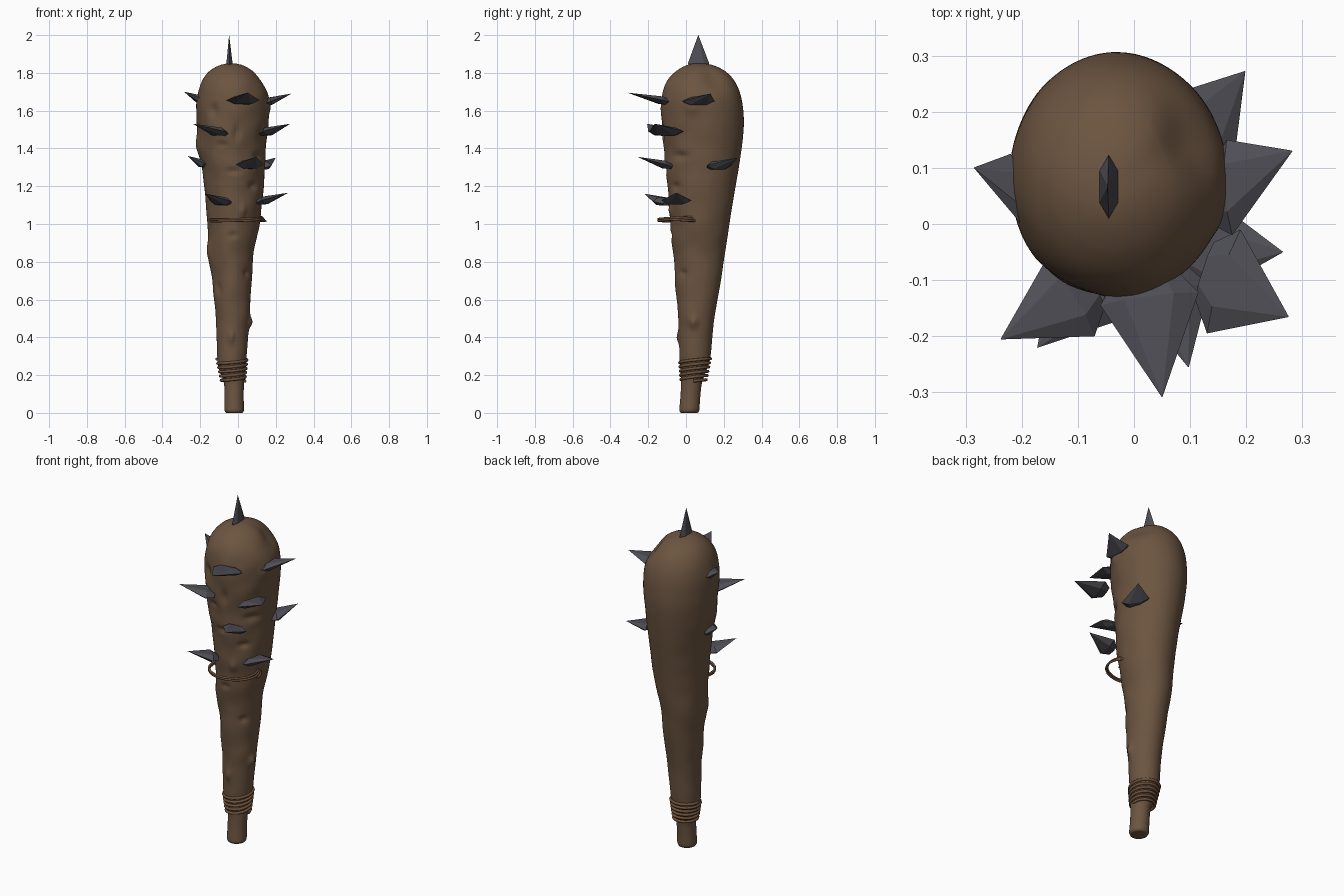
import bpy, bmesh
from math import sin, cos, tau, exp, pi
from mathutils import Vector, noise

cube = bpy.data.objects.get("Cube")
if cube:
    bpy.data.objects.remove(cube)


def material(name, color):
    mat = bpy.data.materials.new(name)
    mat.use_nodes = True
    mat.diffuse_color = (*color, 1)
    shader = mat.node_tree.nodes["Principled BSDF"]
    shader.inputs["Base Color"].default_value = (*color, 1)
    shader.inputs["Roughness"].default_value = 0.8
    return mat


wood = material("brown wood", (0.15, 0.09, 0.052))
iron = material("dark iron", (0.075, 0.075, 0.09))
rust = material("rusty wire", (0.16, 0.085, 0.045))


def add_object(name, bm, mat, smooth=False):
    bmesh.ops.recalc_face_normals(bm, faces=bm.faces)
    mesh = bpy.data.meshes.new(name)
    bm.to_mesh(mesh)
    bm.free()
    mesh.materials.append(mat)
    for poly in mesh.polygons:
        poly.use_smooth = smooth
    obj = bpy.data.objects.new(name, mesh)
    bpy.context.collection.objects.link(obj)
    return obj


def loft(bm, rings):
    """Skin a list of closed rings and cap both ends."""
    loops = [[bm.verts.new(p) for p in ring] for ring in rings]
    count = len(loops[0])
    for low, high in zip(loops, loops[1:]):
        for i in range(count):
            j = (i + 1) % count
            bm.faces.new((low[i], low[j], high[j], high[i]))
    bm.faces.new(loops[0][::-1])
    bm.faces.new(loops[-1])


# Club body: stations of height, left, right, front and back extents
stations = [
    (0.0, -0.06, 0.02, -0.025, 0.06),
    (0.012, -0.072, 0.032, -0.035, 0.07),
    (0.08, -0.072, 0.03, -0.03, 0.075),
    (0.16, -0.075, 0.032, -0.026, 0.085),
    (0.23, -0.1, 0.04, -0.03, 0.11),
    (0.3, -0.11, 0.045, -0.035, 0.13),
    (0.5, -0.118, 0.06, -0.042, 0.15),
    (0.7, -0.137, 0.075, -0.055, 0.185),
    (0.85, -0.155, 0.085, -0.068, 0.207),
    (1.0, -0.162, 0.115, -0.08, 0.23),
    (1.2, -0.18, 0.135, -0.1, 0.262),
    (1.4, -0.208, 0.147, -0.118, 0.295),
    (1.55, -0.22, 0.162, -0.13, 0.306),
    (1.68, -0.216, 0.16, -0.126, 0.29),
    (1.76, -0.19, 0.125, -0.1, 0.255),
    (1.815, -0.145, 0.075, -0.045, 0.2),
    (1.843, -0.09, 0.02, 0.01, 0.135),
    (1.85, -0.05, -0.02, 0.05, 0.09),
]

# Knots and pits: angle in turns, height, angular size, height size, depth
marks = [
    (0.98, 0.48, 0.035, 0.03, 0.018), (0.74, 0.4, 0.03, 0.03, 0.012),
    (0.54, 0.86, 0.05, 0.05, 0.014), (0.53, 1.42, 0.04, 0.06, 0.015),
    (0.66, 1.6, 0.02, 0.035, -0.016), (0.77, 1.48, 0.015, 0.04, -0.014),
    (0.7, 1.42, 0.02, 0.012, -0.012), (0.75, 1.28, 0.03, 0.012, -0.014),
    (0.86, 1.2, 0.025, 0.015, -0.014), (0.9, 1.36, 0.035, 0.02, -0.016),
    (0.75, 0.94, 0.03, 0.015, -0.01), (0.88, 0.74, 0.03, 0.015, -0.012),
    (0.62, 0.66, 0.03, 0.03, -0.01), (0.07, 1.77, 0.07, 0.06, -0.025),
    (0.8, 1.07, 0.02, 0.03, 0.012), (0.96, 1.62, 0.03, 0.04, 0.014),
]


def spline(a, b, c, d, t):
    return b + 0.5 * t * (c - a + t * (2 * a - 5 * b + 4 * c - d + t * (3 * (b - c) + d - a)))


def relief(turn, z):
    total = 0
    for angle, height, wide, tall, depth in marks:
        away = (turn - angle + 0.5) % 1 - 0.5
        total += depth * exp(-(away / wide) ** 2 - ((z - height) / tall) ** 2)
    return total


def body_ring(station, sides=96):
    z, left, right, front, back = station
    ring = []
    for i in range(sides):
        a = tau * i / sides
        point = Vector(((left + right) / 2 + (right - left) / 2 * cos(a),
                        (front + back) / 2 + (back - front) / 2 * sin(a), z))
        # Rougher bark on the front, calm handle and crown
        rough = 0.007 * (0.7 - 0.5 * sin(a)) * min(1, max(0, (z - 0.25) * 4))
        rough *= min(1, max(0, (1.84 - z) * 6))
        push = relief(i / sides, z) + rough * noise.noise(point * 9)
        ring.append(point + Vector((cos(a), sin(a), 0)) * push)
    return ring


rings = []
for k in range(len(stations) - 1):
    quad = [stations[min(max(k + o, 0), len(stations) - 1)] for o in (-1, 0, 1, 2)]
    steps = max(2, round((quad[2][0] - quad[1][0]) / 0.012))
    rings += [body_ring([spline(*v, s / steps) for v in zip(*quad)]) for s in range(steps)]
rings.append(body_ring(stations[-1]))
bm = bmesh.new()
loft(bm, rings)
add_object("club_body", bm, wood, True)


# Spikes: flattened six-sided points, widest near the root
def spike(name, side_a, side_b, tip, thick=0.024, root=0.3):
    a, b, tip = Vector(side_a), Vector(side_b), Vector(tip)
    middle, across = (a + b) / 2, (b - a) / 2
    axis = tip - middle
    flat = across.cross(axis).normalized() * thick
    bm = bmesh.new()

    def ring(centre, size):
        return [centre + (across * cos(i * pi / 3) + flat * sin(i * pi / 3)) * size for i in range(6)]

    loft(bm, [ring(middle - axis * root, 0.55), ring(middle, 1), ring(tip, 0.01)])
    add_object(name, bm, iron)


layout = [
    ("upper_right", (-0.22, 0.125), (-0.18, -0.025), 1.66, (-0.285, 0.1)),
    ("upper_front", (-0.06, -0.145), (0.115, -0.122), 1.655, (0.05, -0.308)),
    ("upper_left", (0.165, 0.15), (0.175, -0.02), 1.65, (0.282, 0.13)),
    ("high_right", (-0.155, -0.06), (-0.07, -0.2), 1.49, (-0.237, -0.205)),
    ("high_left", (0.19, -0.01), (0.13, -0.195), 1.49, (0.275, -0.165)),
    ("middle_right", (-0.205, 0.12), (-0.175, -0.02), 1.32, (-0.265, 0.085)),
    ("middle_front", (-0.01, -0.125), (0.135, -0.11), 1.315, (0.097, -0.255)),
    ("middle_left", (0.095, 0.24), (0.178, 0.11), 1.31, (0.198, 0.272)),
    ("lower_right", (-0.145, -0.08), (-0.035, -0.175), 1.12, (-0.172, -0.22)),
    ("lower_left", (0.16, 0.03), (0.125, -0.13), 1.125, (0.265, -0.05)),
]
for name, a, b, z, tip in layout:
    spike(name + "_spike", (*a, z), (*b, z), (*tip, z + 0.04))
spike("top_spike", (-0.045, 0.01, 1.85), (-0.045, 0.123, 1.85), (-0.047, 0.065, 2), 0.019)


# Wire wraps: tubes along slightly uneven coils
def coil(name, low, high, turns, wobble, tube):
    curve = bpy.data.curves.new(name, "CURVE")
    curve.dimensions = "3D"
    curve.bevel_depth = tube
    curve.bevel_resolution = 2
    curve.use_fill_caps = True
    line = curve.splines.new("POLY")
    count = int(turns * 40)
    line.points.add(count)
    for i, point in enumerate(line.points):
        t, a = i / count, tau * turns * i / count
        x, y, z, rx, ry = [p + (q - p) * t for p, q in zip(low, high)]
        point.co = (x + rx * cos(a), y + ry * sin(a), z + wobble * sin(a + 0.6), 1)
    curve.materials.append(rust)
    obj = bpy.data.objects.new(name, curve)
    bpy.context.collection.objects.link(obj)


coil("handle_wire", (-0.025, 0.04, 0.165, 0.062, 0.066),
     (-0.032, 0.048, 0.288, 0.08, 0.083), 5.5, 0.006, 0.008)
coil("loose_wire", (0, -0.028, 1.013, 0.145, 0.12),
     (-0.01, -0.03, 1.036, 0.135, 0.115), 2.4, 0.004, 0.006)
